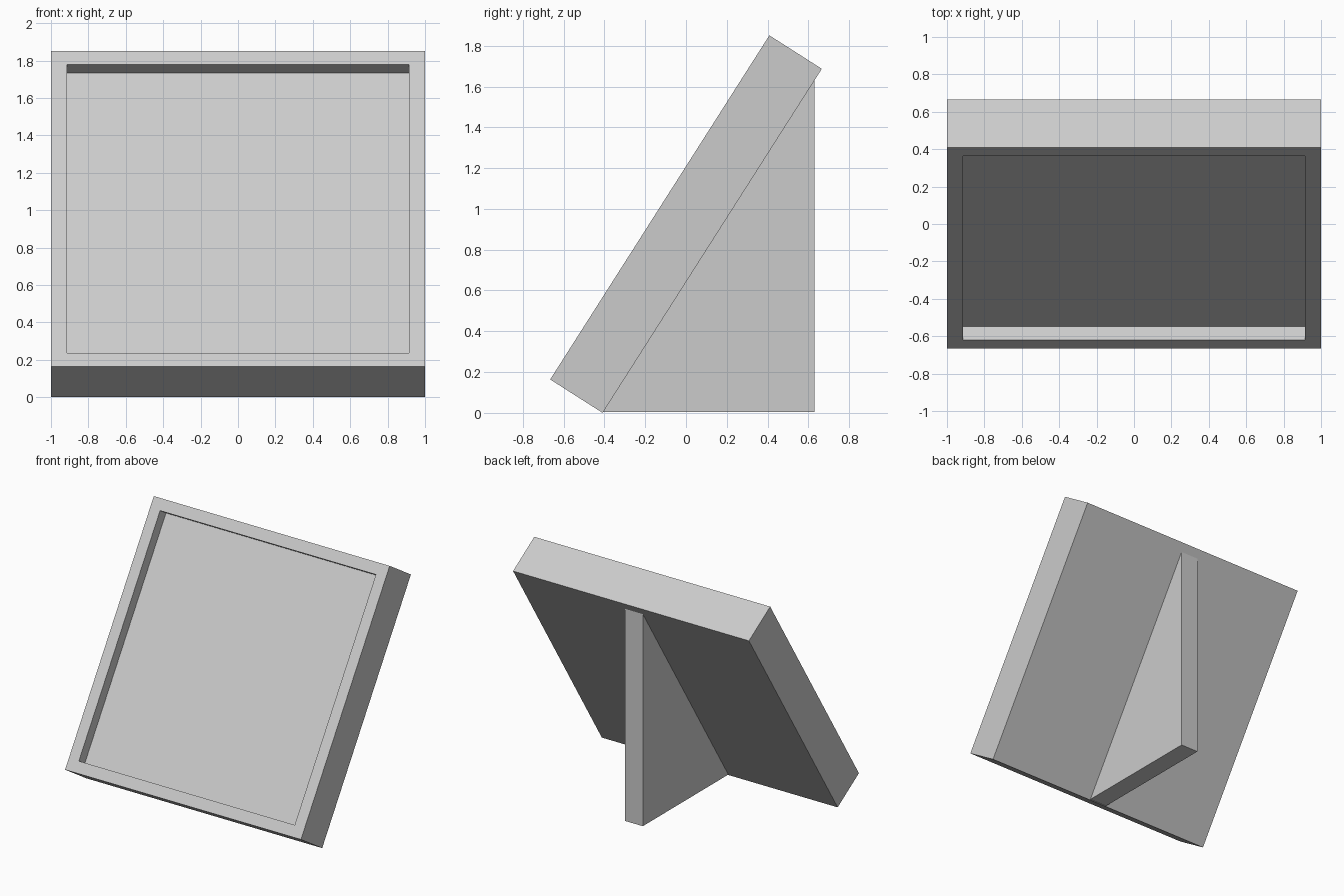
import bpy, bmesh, math
from mathutils import Matrix, Vector

if "Cube" in bpy.data.objects:
    bpy.data.objects.remove(bpy.data.objects["Cube"])

TILT = math.radians(32.5)
THICK, BORDER, RECESS = 0.305, 0.12, 0.085
C, S = math.cos(TILT), math.sin(TILT)


def finish(name, bm):
    bmesh.ops.recalc_face_normals(bm, faces=bm.faces[:])
    mesh = bpy.data.meshes.new(name)
    bm.to_mesh(mesh)
    bm.free()
    obj = bpy.data.objects.new(name, mesh)
    bpy.context.collection.objects.link(obj)
    return obj


# Leaning square frame with a shallow recess in its front face
bm = bmesh.new()
bmesh.ops.create_cube(bm, size=1, matrix=Matrix.Diagonal((2, THICK, 2, 1)))
bm.normal_update()
front = min(bm.faces, key=lambda f: f.calc_center_median().y)
bmesh.ops.inset_individual(bm, faces=[front], thickness=BORDER)
panel = bmesh.ops.extrude_discrete_faces(bm, faces=[front])["faces"][0]
bmesh.ops.translate(bm, verts=panel.verts[:], vec=(0, RECESS, 0))
frame = finish("picture_frame", bm)
frame.rotation_euler.x = -TILT
frame.location.z = C + THICK / 2 * S

# Triangular support behind the frame, its long edge against the back
foot_y = THICK / 2 * C - S
rear_y, base_z = 0.63, 0.005
slope = C / S
profile = [(foot_y + base_z / slope, base_z), (rear_y, base_z),
           (rear_y, (rear_y - foot_y) * slope)]
bm = bmesh.new()
side = bm.faces.new([bm.verts.new((-0.075, y, z)) for y, z in profile])
ext = bmesh.ops.extrude_face_region(bm, geom=[side])["geom"]
bmesh.ops.translate(bm, vec=Vector((0.15, 0, 0)),
                    verts=[v for v in ext if isinstance(v, bmesh.types.BMVert)])
finish("rear_support", bm)
